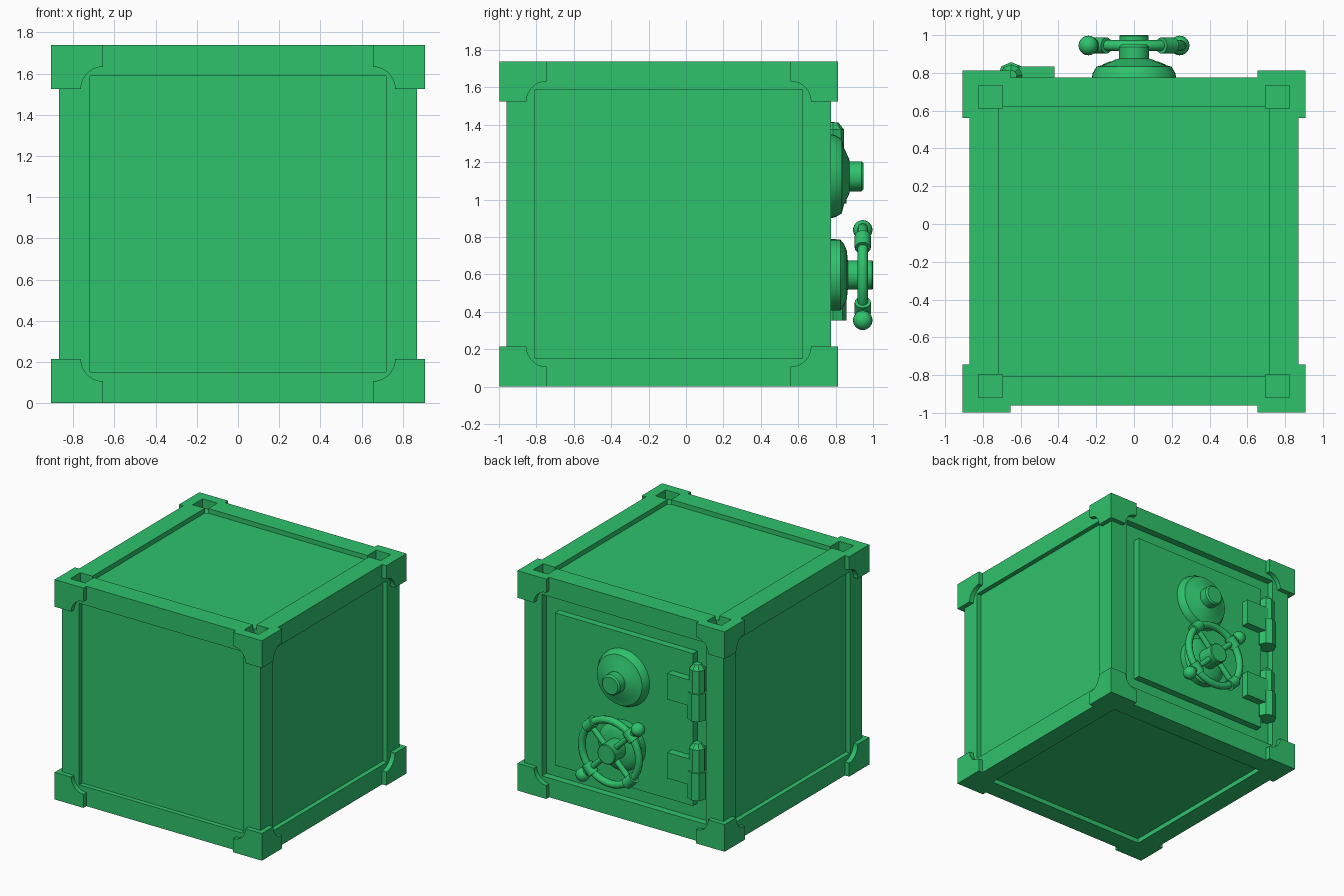
import bpy, bmesh, math
from mathutils import Matrix, Vector

default = bpy.data.objects.get("Cube")
if default:
    bpy.data.objects.remove(default, do_unlink=True)

COLOUR = (0.028, 0.54, 0.148, 1.0)
green = bpy.data.materials.new("safe_green")
green.use_nodes = True
green.diffuse_color = COLOUR
green.node_tree.nodes["Principled BSDF"].inputs["Base Color"].default_value = COLOUR

CENTRE = Vector((0, -0.0925, 0.87))
HALF = Vector((0.87, 0.8675, 0.87))
BACK = CENTRE.y + HALF.y
RIM = 0.215      # frame width around each panel
LIP = 0.037      # how far corner guards stand proud


def finish(name, bm, smooth=False, origin=(0, 0, 0)):
    bmesh.ops.recalc_face_normals(bm, faces=bm.faces)
    mesh = bpy.data.meshes.new(name)
    bm.to_mesh(mesh)
    bm.free()
    mesh.materials.append(green)
    ob = bpy.data.objects.new(name, mesh)
    ob.location = origin
    bpy.context.collection.objects.link(ob)
    if smooth:
        bpy.ops.object.select_all(action='DESELECT')
        ob.select_set(True)
        bpy.context.view_layer.objects.active = ob
        bpy.ops.object.shade_smooth_by_angle(angle=math.radians(35))
    return ob


def add_box(bm, lo, hi):
    lo, hi = Vector(lo), Vector(hi)
    m = Matrix.Translation((lo + hi) / 2) @ Matrix.Diagonal((hi - lo).to_4d())
    m[3][3] = 1
    bmesh.ops.create_cube(bm, size=1, matrix=m)


def add_rod(bm, a, b, radius, sides=16):
    a, b = Vector(a), Vector(b)
    turn = (b - a).to_track_quat('Z', 'Y').to_matrix().to_4x4()
    bmesh.ops.create_cone(bm, cap_ends=True, segments=sides, radius1=radius, radius2=radius,
                          depth=(b - a).length, matrix=Matrix.Translation((a + b) / 2) @ turn)


def lathe(name, profile, z, axis='Y', x=0, y=0, steps=40, smooth=True):
    """Spin (radius, distance) points about an axis."""
    bm = bmesh.new()
    if axis == 'Y':
        verts = [bm.verts.new((r, d, 0)) for r, d in profile]
        direction = (0, 1, 0)
    else:
        verts = [bm.verts.new((0, r, d)) for r, d in profile]
        direction = (0, 0, 1)
    edges = [bm.edges.new(pair) for pair in zip(verts, verts[1:])]
    bmesh.ops.spin(bm, geom=verts + edges, axis=direction, cent=(0, 0, 0),
                   angle=math.tau, steps=steps, use_duplicate=False)
    bmesh.ops.remove_doubles(bm, verts=bm.verts, dist=0.0005)
    return finish(name, bm, smooth, (x, y, z))


# Body: a box with a recessed panel on every side, deeper at the door
bm = bmesh.new()
bmesh.ops.create_cube(bm, size=2, matrix=Matrix.Diagonal((*HALF, 1)))
panels = list(bm.faces)
bmesh.ops.recalc_face_normals(bm, faces=panels)
bmesh.ops.inset_individual(bm, faces=panels, thickness=RIM)
for face in panels:
    depth = 0.055 if face.normal.y > 0.5 else 0.037
    inward = face.normal * -depth
    bmesh.ops.inset_individual(bm, faces=[face], thickness=0)
    bmesh.ops.translate(bm, verts=face.verts, vec=inward)
body = finish("safe_body", bm, origin=CENTRE)

# Square sockets in the top corners
bm = bmesh.new()
for sx in (-1, 1):
    for sy in (-1, 1):
        mid = Vector((sx * 0.76, CENTRE.y + sy * 0.765, 1.74))
        size = Vector((0.064, 0.062, 0.07))
        add_box(bm, mid - size, mid + size)
cutter = finish("socket_cutter", bm)
cutter.hide_render = True
cutter.hide_viewport = True
cutter.display_type = 'WIRE'
cut = body.modifiers.new("sockets", 'BOOLEAN')
cut.operation = 'DIFFERENCE'
cut.solver = 'EXACT'
cut.object = cutter

# Corner guards: notched plates wrapped on each corner, mirrored eight ways
WIDTH, NOTCH = 0.252, 0.108
profile = [(0, 0), (WIDTH, 0), (WIDTH, RIM - NOTCH)]
for i in range(1, 9):
    a = math.radians(-90 - i * 90 / 8)
    profile.append((WIDTH + NOTCH * math.cos(a), RIM + NOTCH * math.sin(a)))
profile.append((0, RIM))
bm = bmesh.new()
for along_x in (True, False):
    outer = Vector((HALF.x + LIP, CENTRE.y + HALF.y + LIP, 0))
    pts = [outer - (Vector((u, 0, -w)) if along_x else Vector((0, u, -w))) for u, w in profile]
    face = bm.faces.new([bm.verts.new(p) for p in pts])
    grown = bmesh.ops.extrude_face_region(bm, geom=[face])["geom"]
    moved = [v for v in grown if isinstance(v, bmesh.types.BMVert)]
    bmesh.ops.translate(bm, verts=moved, vec=(0, -LIP, 0) if along_x else (-LIP, 0, 0))
guards = finish("corner_guards", bm)
mirror = guards.modifiers.new("mirror", 'MIRROR')
mirror.use_axis = (True, True, True)
mirror.mirror_object = body
mirror.use_mirror_merge = False

# Door set into the back recess with a gap all round
bm = bmesh.new()
gap = 0.052
add_box(bm, (-0.655 + gap, BACK - 0.06, RIM + gap), (0.655 - gap, BACK, 1.525 - gap))
finish("door", bm)

# Hinges: leaf, thick lower knuckle and pointed upper knuckle
for label, z in (("lower", 0.355), ("upper", 0.98)):
    bm = bmesh.new()
    add_box(bm, (-0.65, BACK - 0.03, z + 0.105), (-0.42, 0.835, z + 0.31))
    finish(label + "_hinge_leaf", bm)
    lathe(label + "_hinge_barrel",
          [(0, 0), (0.072, 0), (0.072, 0.215), (0.06, 0.215), (0.06, 0.395), (0.03, 0.432), (0, 0.435)],
          z, axis='Z', x=-0.65, y=0.785, steps=8, smooth=False)

# Combination dial
lathe("dial", [(0.225, 0.77), (0.218, 0.80), (0.198, 0.833), (0.15, 0.845), (0.095, 0.872),
               (0.08, 0.875), (0.08, 0.938), (0.068, 0.95), (0, 0.95)], 1.125)

# Wheel mount and hub
WHEEL_Z, WHEEL_Y, RING = 0.597, 0.945, 0.25
lathe("wheel_mount", [(0.19, 0.77), (0.19, 0.825), (0.165, 0.845), (0.13, 0.86), (0.078, 0.865),
                      (0.078, 0.995), (0.072, 1.0), (0, 1.0)], WHEEL_Z)

# Wheel ring
tube = [(RING + 0.028 * math.cos(i * math.tau / 12), WHEEL_Y + 0.028 * math.sin(i * math.tau / 12))
        for i in range(13)]
lathe("wheel_ring", tube, WHEEL_Z)

# Spokes and ring collars, plus two ball grips on one diagonal
spokes, grips = bmesh.new(), bmesh.new()
for i in range(4):
    a = math.radians(45 + 90 * i)
    out = Vector((math.cos(a), 0, math.sin(a)))
    side = Vector((-out.z, 0, out.x))
    hub = Vector((0, WHEEL_Y, WHEEL_Z))
    add_rod(spokes, hub, hub + out * RING, 0.022)
    add_rod(spokes, hub + out * RING - side * 0.045, hub + out * RING + side * 0.045, 0.043)
    if i % 2:
        add_rod(grips, hub + out * RING, hub + out * 0.33, 0.028)
        bmesh.ops.create_uvsphere(grips, u_segments=20, v_segments=12, radius=0.052,
                                  matrix=Matrix.Translation(hub + out * 0.342))
finish("wheel_spokes", spokes, True)
finish("wheel_grips", grips, True)
